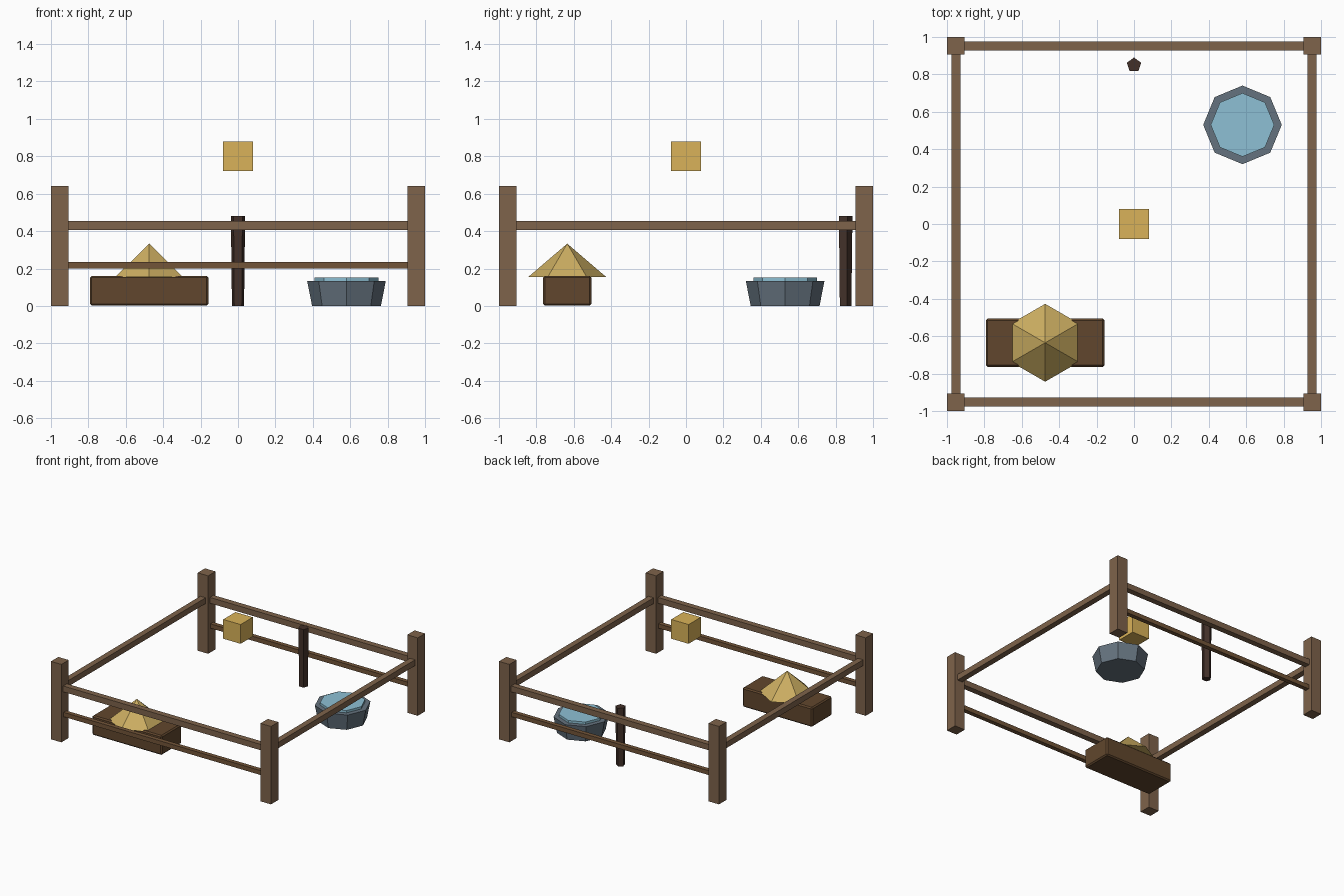
import bpy
from math import pi

if "Cube" in bpy.data.objects:
    bpy.data.objects.remove(bpy.data.objects["Cube"])


def material(name, rgb):
    m = bpy.data.materials.new(name)
    m.diffuse_color = (*rgb, 1)
    m.use_nodes = True
    m.node_tree.nodes["Principled BSDF"].inputs["Base Color"].default_value = m.diffuse_color
    return m


WOOD = material("fence_wood", (0.21, 0.125, 0.07))
RAIL = material("low_rail_wood", (0.17, 0.09, 0.04))
DARK = material("dark_wood", (0.12, 0.062, 0.026))
STAKE = material("stake_wood", (0.055, 0.03, 0.022))
HAY = material("hay", (0.60, 0.42, 0.12))
GOLD = material("gold", (0.70, 0.45, 0.10))
STONE = material("stone", (0.13, 0.17, 0.21))
WATER = material("water", (0.27, 0.53, 0.66))


def finish(name, mat):
    ob = bpy.context.object
    ob.name = name
    ob.data.materials.append(mat)
    return ob


def box(name, center, size, mat):
    bpy.ops.mesh.primitive_cube_add(size=1, location=center)
    ob = finish(name, mat)
    ob.scale = size
    bpy.ops.object.transform_apply(location=False, rotation=False, scale=True)
    return ob


def prism(name, xy, z0, z1, r0, r1, sides, mat, turn=0):
    bpy.ops.mesh.primitive_cone_add(vertices=sides, radius1=r0, radius2=r1, depth=z1 - z0,
                                    location=(*xy, (z0 + z1) / 2), rotation=(0, 0, turn))
    return finish(name, mat)


# Corner posts
P = 0.9525
for sx in (-1, 1):
    for sy in (-1, 1):
        box("corner_post", (sx * P, sy * P, 0.32), (0.095, 0.095, 0.64), WOOD)

# Rails: upper on all sides, lower on front and back only
for s, end in ((-1, "front"), (1, "back")):
    box(end + "_upper_rail", (0, s * P, 0.43), (1.84, 0.048, 0.048), WOOD)
    box(end + "_lower_rail", (0, s * P, 0.217), (1.84, 0.036, 0.036), RAIL)
for s, side in ((-1, "left"), (1, "right")):
    box(side + "_upper_rail", (s * P, 0, 0.43), (0.048, 1.84, 0.048), WOOD)

# Feeding box with softened edges and a heap of hay
feeder = box("feeding_box", (-0.475, -0.635, 0.081), (0.634, 0.26, 0.16), DARK)
bevel = feeder.modifiers.new("soft_edges", 'BEVEL')
bevel.width = 0.01
bevel.segments = 1
prism("hay_heap", (-0.475, -0.635), 0.155, 0.333, 0.208, 0, 6, HAY)

# Octagonal water tub
prism("water_tub", (0.58, 0.53), 0, 0.133, 0.184, 0.21, 8, STONE)
prism("tub_water", (0.58, 0.53), 0.12, 0.152, 0.17, 0.17, 8, WATER)

# Five-sided stake by the back fence
prism("stake", (0, 0.85), 0, 0.48, 0.034, 0.04, 5, STAKE)

# Floating cube above the middle
box("floating_cube", (0, 0, 0.8), (0.158, 0.158, 0.158), GOLD)
